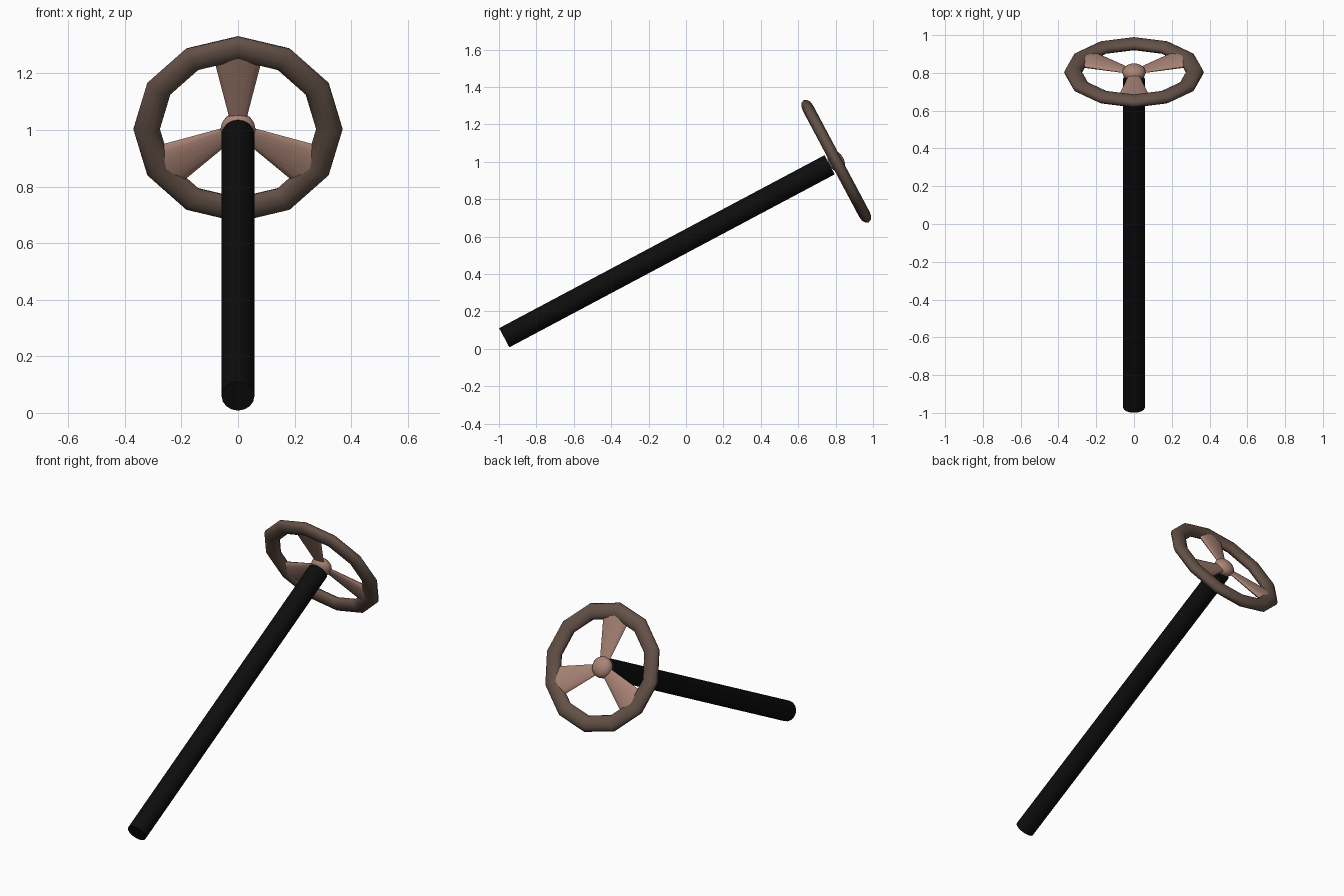
import bpy, bmesh, math
from mathutils import Matrix, Vector

if "Cube" in bpy.data.objects:
    bpy.data.objects.remove(bpy.data.objects["Cube"])

TILT = math.radians(28.0)          # column rise above the ground
CENTRE = Vector((0, 0.803, 1.003))  # wheel centre
# Local frame: x right, y up in the wheel plane, z along the column towards the wheel
AXIS = Vector((0, math.cos(TILT), math.sin(TILT)))
UP = Vector((0, -math.sin(TILT), math.cos(TILT)))
FRAME = Matrix.Translation(CENTRE) @ Matrix((
    (-1, 0, 0), (0, UP.y, AXIS.y), (0, UP.z, AXIS.z))).to_4x4()


def material(name, colour):
    m = bpy.data.materials.new(name)
    m.diffuse_color = (*colour, 1)
    m.use_nodes = True
    m.node_tree.nodes["Principled BSDF"].inputs["Base Color"].default_value = m.diffuse_color
    return m


BLACK = material("black", (0.004, 0.004, 0.004))
BROWN = material("dark brown", (0.125, 0.082, 0.063))
TAN = material("dusty tan", (0.40, 0.23, 0.18))


def finish(bm, name, mat, local=Matrix(), angle=50):
    bmesh.ops.transform(bm, matrix=FRAME @ local, verts=bm.verts)
    bmesh.ops.recalc_face_normals(bm, faces=bm.faces)
    mesh = bpy.data.meshes.new(name)
    bm.to_mesh(mesh)
    bm.free()
    mesh.materials.append(mat)
    ob = bpy.data.objects.new(name, mesh)
    bpy.context.collection.objects.link(ob)
    bpy.ops.object.select_all(action='DESELECT')
    ob.select_set(True)
    bpy.context.view_layer.objects.active = ob
    bpy.ops.object.shade_smooth_by_angle(angle=math.radians(angle))
    return ob


def cone(r1, r2, depth, sides):
    bm = bmesh.new()
    bmesh.ops.create_cone(bm, cap_ends=True, segments=sides,
                          radius1=r1, radius2=r2, depth=depth)
    return bm


# Steering column, ending just under the hub
finish(cone(0.058, 0.058, 1.97, 16), "column", BLACK,
       Matrix.Translation((0, 0, -0.04 - 1.97 / 2)))

# Rim: twelve segments with a flattened round section
bm = bmesh.new()
SEG, SIDES = 12, 12
rings = []
for i in range(SEG):
    a = 2 * math.pi * i / SEG
    ring = []
    for j in range(SIDES):
        b = 2 * math.pi * j / SIDES
        r = 0.323 + 0.047 * math.cos(b)
        ring.append(bm.verts.new((r * math.cos(a), r * math.sin(a),
                                  0.031 * math.sin(b))))
    rings.append(ring)
for i in range(SEG):
    p, q = rings[i], rings[(i + 1) % SEG]
    for j in range(SIDES):
        k = (j + 1) % SIDES
        bm.faces.new((p[j], q[j], q[k], p[k]))
finish(bm, "rim", BROWN, angle=60)

# Three flattened spokes widening towards the rim
for n in range(3):
    flat = (Matrix.Rotation(n * math.tau / 3, 4, 'Z')
            @ Matrix.Translation((0, 0.165, 0))
            @ Matrix.Diagonal((1, 1, 0.26, 1))
            @ Matrix.Rotation(-math.pi / 2, 4, 'X'))
    finish(cone(0.025, 0.092, 0.29, 16), f"spoke_{n + 1}", TAN, flat, 60)

# Domed hub
bm = bmesh.new()
bmesh.ops.create_uvsphere(bm, u_segments=16, v_segments=10, radius=1)
finish(bm, "hub", TAN, Matrix.Diagonal((0.062, 0.062, 0.042, 1)), 60)
